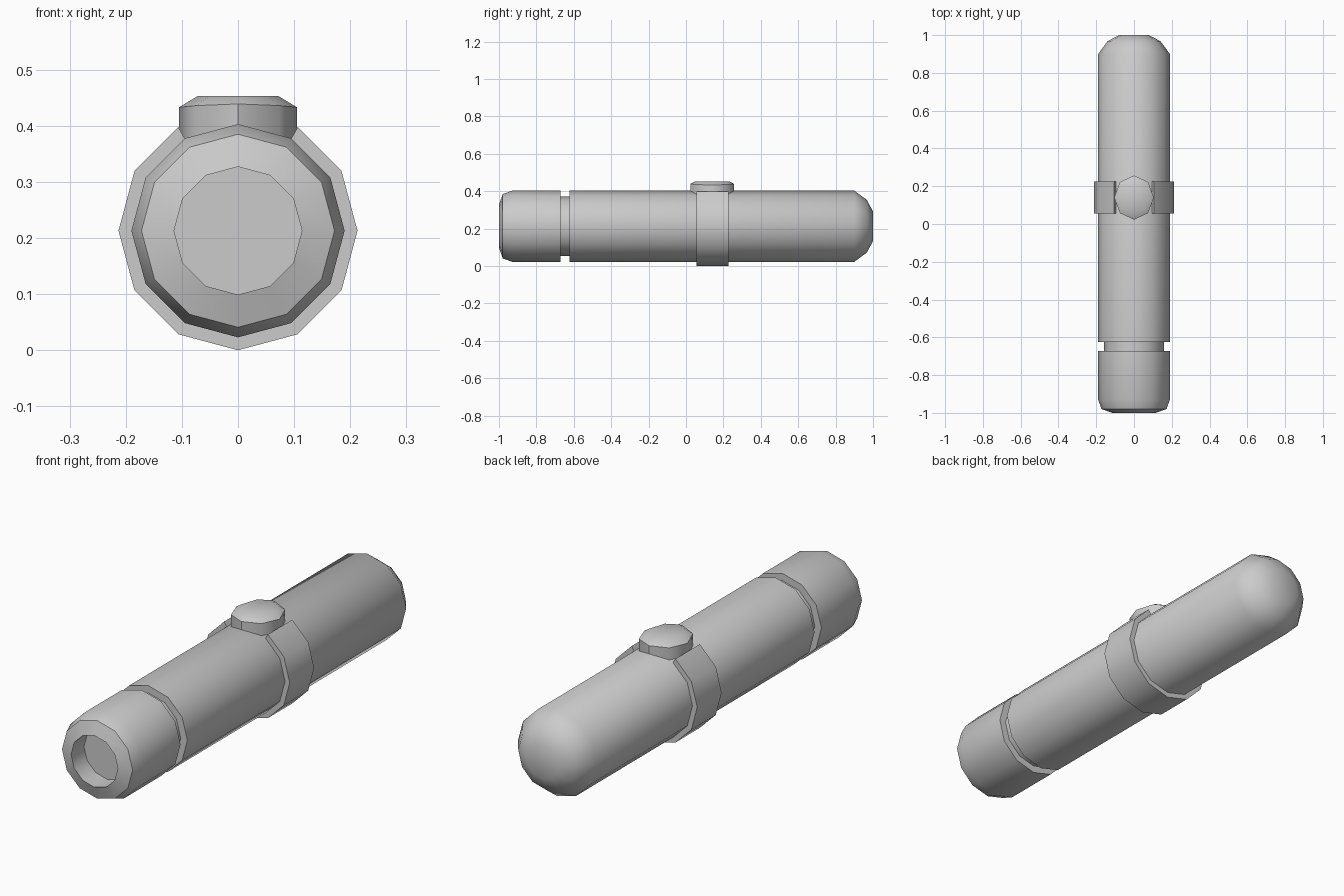
import bpy, bmesh, math

if "Cube" in bpy.data.objects:
    bpy.data.objects.remove(bpy.data.objects["Cube"])

CZ = 0.213      # height of the tube axis
SIDES = 12


def finish(name, bm, angle=40):
    bmesh.ops.recalc_face_normals(bm, faces=bm.faces)
    me = bpy.data.meshes.new(name)
    bm.to_mesh(me)
    bm.free()
    ob = bpy.data.objects.new(name, me)
    bpy.context.collection.objects.link(ob)
    bpy.ops.object.select_all(action='DESELECT')
    ob.select_set(True)
    bpy.context.view_layer.objects.active = ob
    bpy.ops.object.shade_smooth_by_angle(angle=math.radians(angle))
    return ob


def bridge(bm, a, b, closed=True):
    n = len(a)
    for i in range(n if closed else n - 1):
        j = (i + 1) % n
        bm.faces.new((a[i], a[j], b[j], b[i]))


def around_axis(bm, r, y, steps):
    # points around the tube axis, step 0 at the top
    out = []
    for k in steps:
        t = math.tau * k / SIDES
        out.append(bm.verts.new((r * math.sin(t), y, CZ + r * math.cos(t))))
    return out


# tube: socket floor, rim, groove, long barrel, rounded tail
profile = [(0.114, -0.91), (0.114, -1.0), (0.172, -0.98), (0.19, -0.93),
           (0.19, -0.672), (0.158, -0.672), (0.158, -0.624), (0.19, -0.624),
           (0.19, 0.9), (0.14, 0.968), (0.078, 1.0)]
bm = bmesh.new()
rings = [around_axis(bm, r, y, range(SIDES)) for r, y in profile]
for a, b in zip(rings, rings[1:]):
    bridge(bm, a, b)
bm.faces.new(rings[0])
bm.faces.new(rings[-1])
finish("tube_body", bm)

# clamp band, open at the top where the button sits
bm = bmesh.new()
section = [(0.186, 0.056), (0.213, 0.056), (0.213, 0.226), (0.186, 0.226)]
arcs = [around_axis(bm, r, y, range(1, SIDES)) for r, y in section]
for i in range(4):
    bridge(bm, arcs[i], arcs[(i + 1) % 4], closed=False)
for end in (0, -1):
    bm.faces.new([arc[end] for arc in arcs])
finish("clamp_band", bm)

# eight-sided button with a chamfered top, its rim dipping at the sides
bm = bmesh.new()
levels = [(0.105, 0.117, 0.36, 0.0), (0.105, 0.117, 0.439, 0.006),
          (0.072, 0.092, 0.453, 0.0)]
rings = []
for rx, ry, z, dip in levels:
    ring = []
    for k in range(8):
        t = math.tau * k / 8
        ring.append(bm.verts.new((rx * math.cos(t), 0.14 + ry * math.sin(t),
                                  z - dip * math.cos(t) ** 2)))
    rings.append(ring)
for a, b in zip(rings, rings[1:]):
    bridge(bm, a, b)
bm.faces.new(rings[0])
bm.faces.new(rings[-1])
finish("button", bm, 46)
